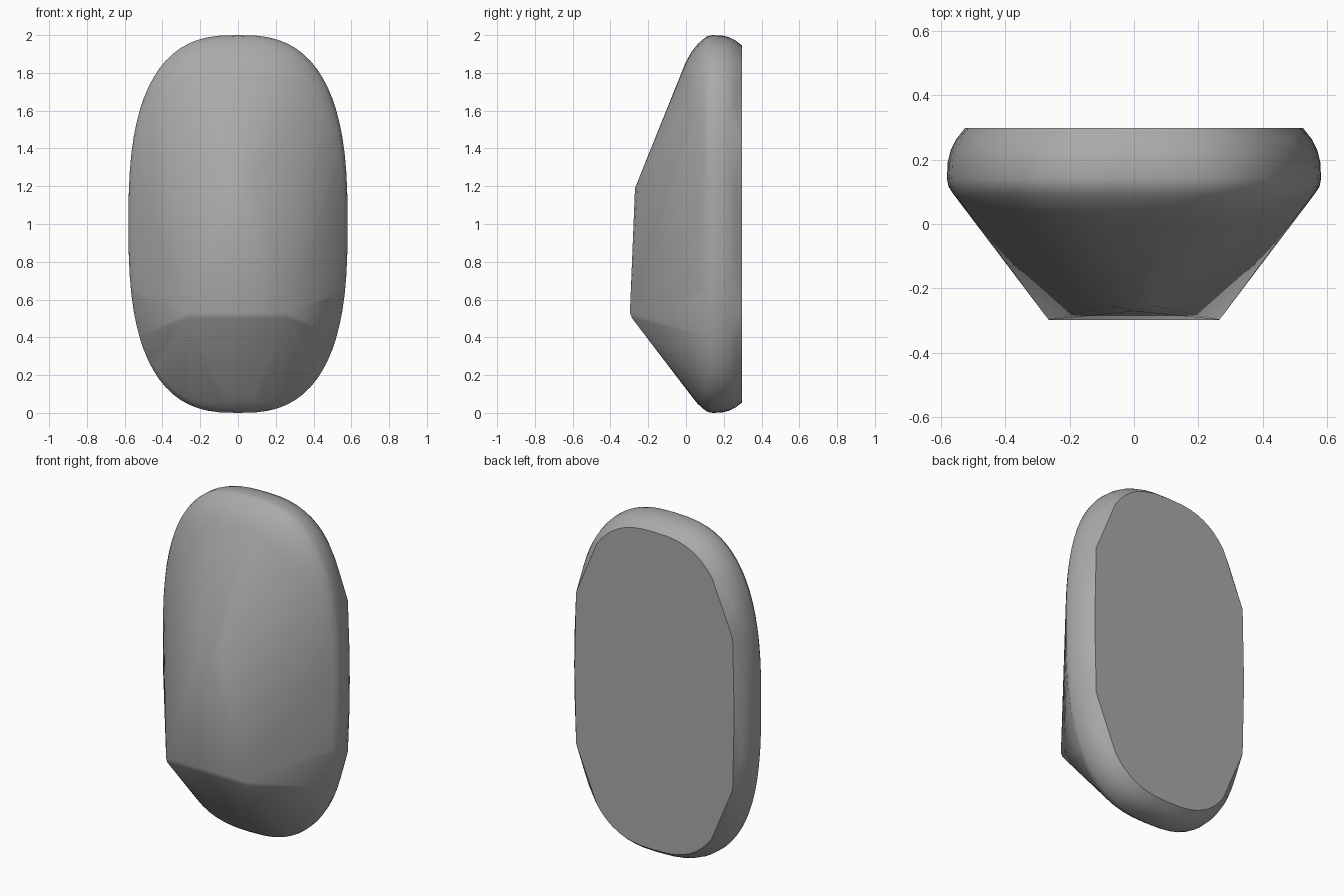
import bpy, bmesh, math

old = bpy.data.objects.get("Cube")
if old:
    bpy.data.objects.remove(old, do_unlink=True)

HALF_W, HALF_H, POWER = 0.58, 1.0, 2.7


def ring_point(angle, inset, y):
    """Point on the rounded outline, drawn in by the inset."""
    c, s = math.cos(angle), math.sin(angle)
    x = math.copysign(abs(c) ** (2 / POWER), c) * (HALF_W - inset)
    z = math.copysign(abs(s) ** (2 / POWER), s) * (HALF_H - inset)
    return (x, y, 1 + z)


# Rounded rim: inset and depth of each ring, front to back
points = []
rim = [(0.14, 0.0), (0.088, 0.03), (0.05, 0.06), (0.022, 0.09), (0.005, 0.115),
       (0.0, 0.14), (0.002, 0.19), (0.012, 0.23), (0.028, 0.262)]
SIDES = 72
for inset, y in rim:
    points += [ring_point(math.tau * i / SIDES, inset, y) for i in range(SIDES)]

# Flat back: fine arcs at top and bottom, long chords at the sides
BACK_Y = 0.297
for i in range(SIDES):
    x, y, z = ring_point(math.tau * i / SIDES, 0.055, BACK_Y)
    if abs(z - 1) > 0.74:
        points.append((x, y, z))
for side in (-1, 1):
    points += [(side * 0.515, BACK_Y, 1.45), (side * 0.525, BACK_Y, 1.0),
               (side * 0.515, BACK_Y, 0.55)]

    # Raised front facet: narrow bevel at the bottom, tapering to the top
    points += [(side * 0.265, -0.285, 0.5), (side * 0.265, -0.297, 0.53),
               (side * 0.065, -0.255, 1.225)]
points.append((0, -0.27, 1.19))

# Wrap everything in one convex shell
bm = bmesh.new()
for p in points:
    bm.verts.new(p)
bmesh.ops.convex_hull(bm, input=bm.verts[:])
bmesh.ops.delete(bm, geom=[v for v in bm.verts if not v.link_faces], context='VERTS')
back = [f for f in bm.faces if all(v.co.y > BACK_Y - 0.001 for v in f.verts)]
bmesh.ops.dissolve_faces(bm, faces=back)
bmesh.ops.recalc_face_normals(bm, faces=bm.faces[:])
mesh = bpy.data.meshes.new("climbing_hold")
bm.to_mesh(mesh)
bm.free()

hold = bpy.data.objects.new("climbing_hold", mesh)
bpy.context.collection.objects.link(hold)

# Plain grey finish
grey = bpy.data.materials.new("plain_grey")
grey.use_nodes = True
colour = (0.4, 0.4, 0.4, 1)
grey.diffuse_color = colour
grey.node_tree.nodes["Principled BSDF"].inputs["Base Color"].default_value = colour
mesh.materials.append(grey)

bpy.ops.object.select_all(action='DESELECT')
hold.select_set(True)
bpy.context.view_layer.objects.active = hold
bpy.ops.object.shade_smooth_by_angle(angle=math.radians(35))
